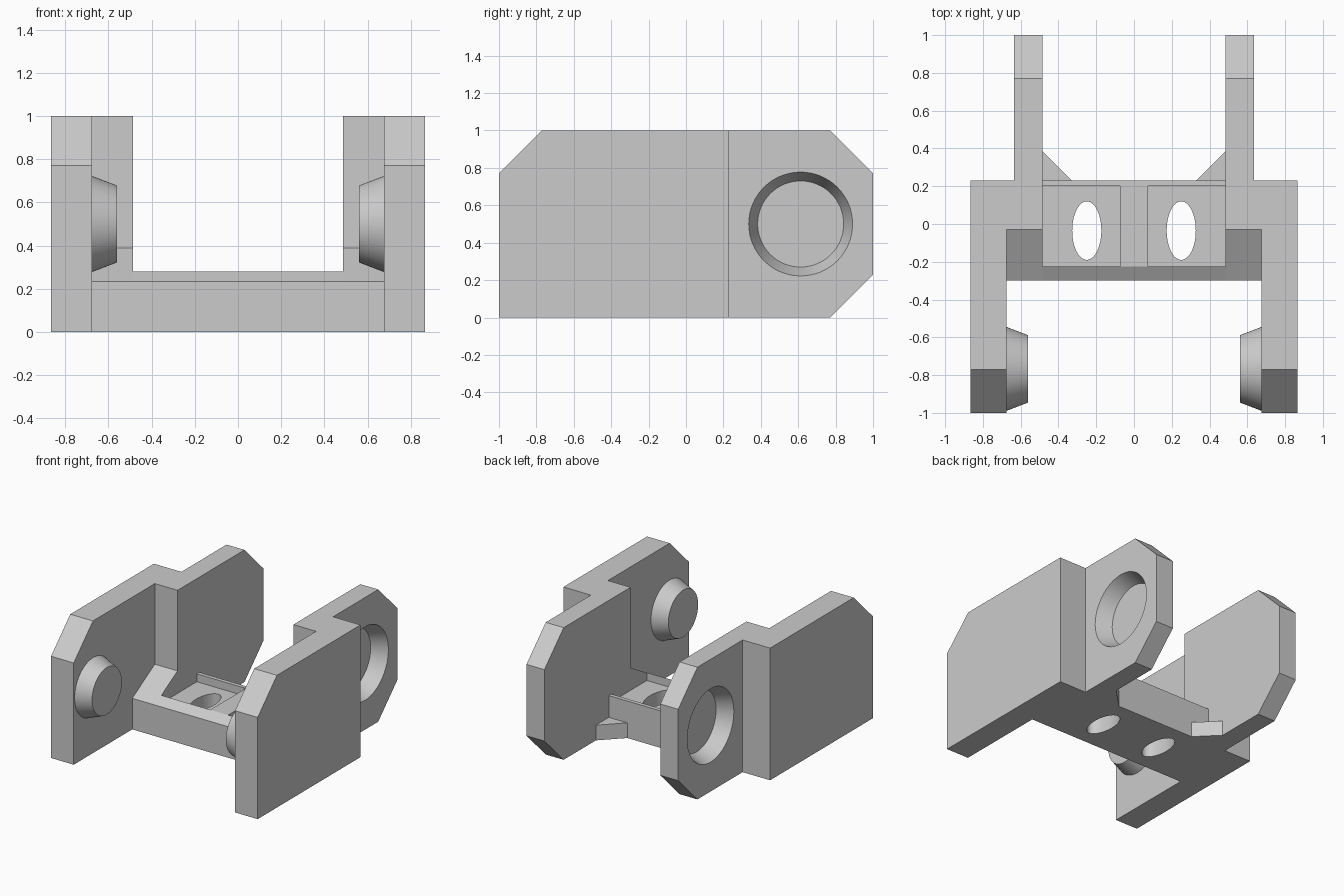
import bpy, bmesh, math
from mathutils import Matrix, Vector

if "Cube" in bpy.data.objects:
    bpy.data.objects.remove(bpy.data.objects["Cube"], do_unlink=True)

grey = bpy.data.materials.new("plain grey")
grey.use_nodes = True
grey.diffuse_color = (0.6, 0.6, 0.6, 1)
grey.node_tree.nodes["Principled BSDF"].inputs["Base Color"].default_value = (0.6, 0.6, 0.6, 1)

# Main dimensions
IN, MID, RIB, OUT = 0.485, 0.635, 0.675, 0.865   # x of the wall steps
BACK, FRONT, STEP = 0.23, -0.30, -0.03           # y of the floor and wall step
CUT = 0.23                                       # corner chamfer
FLOOR, LIP, KNEE = 0.28, 0.235, -0.225


def finish(bm, name):
    bmesh.ops.recalc_face_normals(bm, faces=bm.faces[:])
    mesh = bpy.data.meshes.new(name)
    bm.to_mesh(mesh)
    bm.free()
    mesh.materials.append(grey)
    ob = bpy.data.objects.new(name, mesh)
    bpy.context.collection.objects.link(ob)
    return ob


def prism(points, offset):
    """Closed solid from a flat outline pushed along an offset."""
    bm = bmesh.new()
    face = bm.faces.new([bm.verts.new(p) for p in points])
    new = bmesh.ops.extrude_face_region(bm, geom=[face])["geom"]
    bmesh.ops.translate(bm, vec=Vector(offset),
                        verts=[v for v in new if isinstance(v, bmesh.types.BMVert)])
    return bm


def side_profile(points, x0, x1):
    return prism([(x0, y, z) for y, z in points], (x1 - x0, 0, 0))


def x_cone(y, z, x0, r0, x1, r1):
    """Cone along x, radius r0 at x0 and r1 at x1."""
    bm = bmesh.new()
    place = Matrix.Translation(((x0 + x1) / 2, y, z)) @ Matrix.Rotation(math.pi / 2, 4, 'Y')
    bmesh.ops.create_cone(bm, cap_ends=True, segments=64, radius1=r0, radius2=r1,
                          depth=x1 - x0, matrix=place)
    return bm


def activate(ob):
    bpy.ops.object.select_all(action='DESELECT')
    ob.select_set(True)
    bpy.context.view_layer.objects.active = ob


def carve(ob, bm):
    cutter = finish(bm, "cutter")
    cutter.hide_render = True
    mod = ob.modifiers.new("carve", 'BOOLEAN')
    mod.operation, mod.solver, mod.object = 'DIFFERENCE', 'EXACT', cutter
    activate(ob)
    bpy.ops.object.modifier_apply(modifier=mod.name)
    bpy.data.objects.remove(cutter, do_unlink=True)


def smooth(ob):
    activate(ob)
    bpy.ops.object.shade_smooth_by_angle(angle=math.radians(20))


def mirror(ob):
    ob.modifiers.new("other side", 'MIRROR').use_mirror_merge = False


# Stepped side wall with chamfered ends
outline = [(IN, STEP), (RIB, STEP), (RIB, -1), (OUT, -1),
           (OUT, BACK), (MID, BACK), (MID, 1), (IN, 1)]
bm = prism([(x, y, 0) for x, y in outline], (0, 0, 1))
for y, z in ((-1, 1), (1, 1), (1, -1)):
    point = (0, y * (1 - CUT), 1 if z > 0 else 0)
    cut = bmesh.ops.bisect_plane(bm, geom=bm.verts[:] + bm.edges[:] + bm.faces[:],
                                 plane_co=point, plane_no=(0, y, z), clear_outer=True)
    rim = [e for e in cut["geom_cut"] if isinstance(e, bmesh.types.BMEdge)]
    bmesh.ops.holes_fill(bm, edges=rim, sides=0)
wall = finish(bm, "side_wall")
carve(wall, x_cone(0.613, 0.5, 0.52, 0.23, 0.655, 0.286))   # blind socket
smooth(wall)
mirror(wall)

# Tapered pivot pin inside the front of each wall
pin = finish(x_cone(-0.767, 0.5, 0.56, 0.178, RIB, 0.222), "pivot_pin")
smooth(pin)
mirror(pin)

# Floor with two pockets and an oval hole in each
floor = finish(side_profile([(FRONT, 0), (BACK, 0), (BACK, FLOOR), (KNEE, FLOOR),
                             (FRONT, LIP)], -IN, IN), "floor")
for s in (-1, 1):
    xs = (s * 0.075, s * (IN + 0.02))
    carve(floor, prism([(xs[0], KNEE, 0.22), (xs[1], KNEE, 0.22),
                        (xs[1], 0.2, 0.22), (xs[0], 0.2, 0.22)], (0, 0, 0.2)))
    ring = [2 * math.pi * i / 48 for i in range(48)]
    carve(floor, prism([(s * 0.25 + 0.077 * math.cos(a), -0.035 + 0.155 * math.sin(a), -0.1)
                        for a in ring], (0, 0, 0.6)))
smooth(floor)

# Sloped ramp joining floor and wall
mirror(finish(side_profile([(FRONT, 0), (STEP, 0), (STEP, 0.39), (FRONT, LIP)], IN, RIB),
              "floor_ramp"))

# Small corner gusset behind the floor
mirror(finish(prism([(IN, BACK, 0), (IN, BACK + 0.155, 0), (IN - 0.155, BACK, 0)],
                    (0, 0, 0.115)), "rear_gusset"))
